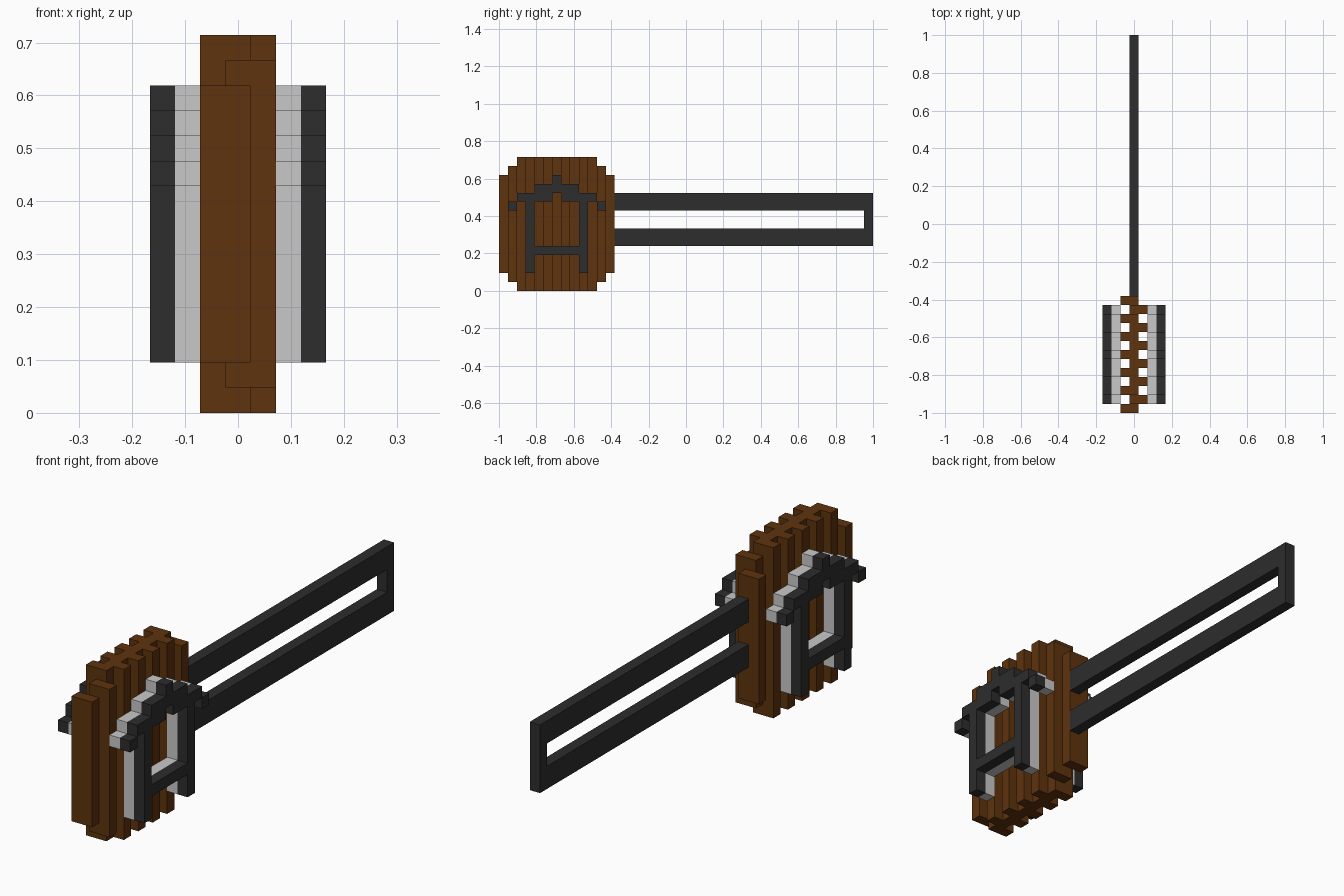
import bpy, bmesh
from mathutils import Vector

if "Cube" in bpy.data.objects:
    bpy.data.objects.remove(bpy.data.objects["Cube"])

U = 2 / 42  # one block of the design; y is counted from the front end


def material(name, rgb):
    m = bpy.data.materials.new(name)
    m.diffuse_color = (*rgb, 1)
    m.use_nodes = True
    m.node_tree.nodes["Principled BSDF"].inputs["Base Color"].default_value = m.diffuse_color
    return m


WOOD = material("brown wood", (0.114, 0.0331, 0.0044))
DARK = material("dark iron", (0.0262, 0.0262, 0.0262))
PALE = material("pale grey", (0.584, 0.584, 0.584))


def finish(bm, name, mat):
    bmesh.ops.recalc_face_normals(bm, faces=bm.faces)
    mesh = bpy.data.meshes.new(name)
    bm.to_mesh(mesh)
    bm.free()
    mesh.materials.append(mat)
    ob = bpy.data.objects.new(name, mesh)
    bpy.context.collection.objects.link(ob)
    return ob


def add_box(bm, x, y, z):
    """Add a box given (min, max) ranges in blocks."""
    lo, hi = Vector((x[0], y[0] - 21, z[0])) * U, Vector((x[1], y[1] - 21, z[1])) * U
    for v in bmesh.ops.create_cube(bm, size=1)["verts"]:
        v.co = (lo + hi) / 2 + v.co * (hi - lo)


def box(name, x, y, z, mat):
    bm = bmesh.new()
    add_box(bm, x, y, z)
    return finish(bm, name, mat)


# Shield: 13 staggered planks with stepped ends
for i in range(13):
    inset = max(0, 2 - min(i, 12 - i))
    x = (-1.5, 0.5) if i % 2 == 0 else (-0.5, 1.5)
    box(f"plank_{i + 1}", x, (i, i + 1), (inset, 15 - inset), WOOD)

# Emblem outline, top row at block height 12, first column at block 1
EMBLEM = [
    ".....#.....",
    "...#####...",
    ".####.####.",
    "#.#.....#.#",
    *["..#.....#.."] * 4,
    "..#######..",
    *["..#.....#.."] * 2,
]


def emblem(name, x0, x1, mat):
    """Flat cells extruded sideways into one solid fretwork."""
    bm = bmesh.new()
    verts = {}

    def vert(c, r):
        if (c, r) not in verts:
            verts[c, r] = bm.verts.new((x0 * U, (c - 21) * U, r * U))
        return verts[c, r]

    for j, row in enumerate(EMBLEM):
        for i, ch in enumerate(row):
            if ch == "#":
                c, r = i + 1, 12 - j
                bm.faces.new([vert(c, r), vert(c + 1, r), vert(c + 1, r + 1), vert(c, r + 1)])
    ext = bmesh.ops.extrude_face_region(bm, geom=bm.faces[:], use_keep_orig=True)
    moved = [g for g in ext["geom"] if isinstance(g, bmesh.types.BMVert)]
    bmesh.ops.translate(bm, verts=moved, vec=((x1 - x0) * U, 0, 0))
    return finish(bm, name, mat)


# Pale backing and dark face on both sides of the shield
for side, s in (("right", 1), ("left", -1)):
    emblem(f"emblem_backing_{side}", 1.5 * s, 2.5 * s, PALE)
    emblem(f"emblem_face_{side}", 2.5 * s, 3.5 * s, DARK)

# Long loop handle
HX = (-0.5, 0.5)
box("handle_upper_bar", HX, (13, 42), (9, 11), DARK)
box("handle_lower_bar", HX, (13, 42), (5, 7), DARK)
box("handle_end", HX, (41, 42), (7, 9), DARK)
